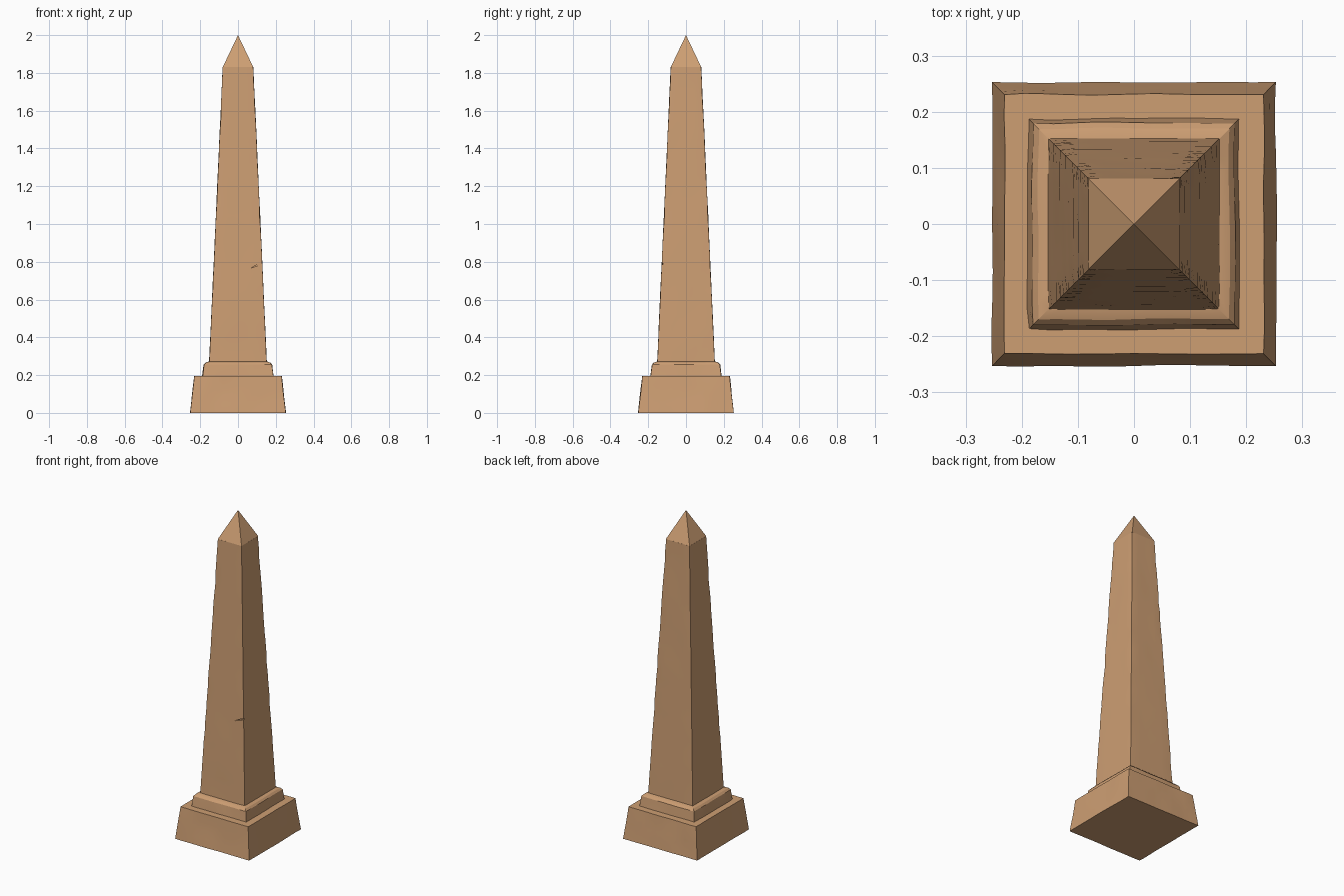
import bpy, bmesh, math
from mathutils import Vector, noise

if "Cube" in bpy.data.objects:
    bpy.data.objects.remove(bpy.data.objects["Cube"])

stone = bpy.data.materials.new("sandstone")
stone.diffuse_color = (0.61, 0.342, 0.171, 1)
stone.use_nodes = True
stone.node_tree.nodes["Principled BSDF"].inputs["Base Color"].default_value = stone.diffuse_color


def finish(obj):
    bpy.ops.object.select_all(action='DESELECT')
    obj.select_set(True)
    bpy.context.view_layer.objects.active = obj
    bpy.ops.object.shade_smooth_by_angle(angle=math.radians(20))


def worn_block(name, profile, n=10, wear=0.003, chip=0.003, seed=0.0):
    """Square stone from (z, half width, rows below) levels, with slightly worn sides."""
    levels = [profile[0][:2]]
    for (z0, h0, _), (z1, h1, rows) in zip(profile, profile[1:]):
        for i in range(1, rows + 1):
            t = i / rows
            levels.append((z0 + (z1 - z0) * t, h0 + (h1 - h0) * t))
    bm = bmesh.new()
    rings = []
    for z, h in levels:
        ring = []
        for side in range(4):
            c, s = [(1, 0), (0, 1), (-1, 0), (0, -1)][side]
            for k in range(n):
                u = -1 + 2 * k / n
                p = Vector((c * h - s * u * h, s * h + c * u * h, z))
                w = noise.noise(p * 7 + Vector((seed, seed, seed)))
                pull = wear * w
                if k == 0:  # corners are rubbed inwards
                    pull = -chip * abs(noise.noise(p * 15 + Vector((seed, 3, 1))))
                f = 1 + pull / h
                ring.append(bm.verts.new((p.x * f, p.y * f, z)))
        rings.append(ring)
    m = 4 * n
    for a, b in zip(rings, rings[1:]):
        for i in range(m):
            j = (i + 1) % m
            bm.faces.new((a[i], a[j], b[j], b[i]))
    bm.faces.new(rings[0][::-1])
    bm.faces.new(rings[-1])
    bmesh.ops.recalc_face_normals(bm, faces=bm.faces)
    mesh = bpy.data.meshes.new(name)
    bm.to_mesh(mesh)
    bm.free()
    mesh.materials.append(stone)
    obj = bpy.data.objects.new(name, mesh)
    bpy.context.collection.objects.link(obj)
    return obj


# Plinth and the stepped collar
finish(worn_block("plinth", [(0, 0.253, 1), (0.195, 0.231, 4)], 12, 0.004, 0.002, 1.3))
finish(worn_block("collar", [(0.19, 0.188, 1), (0.255, 0.18, 2), (0.266, 0.17, 1),
                             (0.273, 0.15, 1)], 10, 0.004, 0.003, 4.1))

# Tapering shaft
shaft = worn_block("shaft", [(0.262, 0.153, 1), (1.83, 0.081, 24)], 8, 0.0012, 0.004, 7.7)

# Small crack near the right edge of the front face
cm = bpy.data.meshes.new("crack_cutter")
bm = bmesh.new()
outline = [(0.065, 0.765), (0.10, 0.778), (0.14, 0.790), (0.14, 0.797), (0.10, 0.784)]
front = [bm.verts.new((x, -0.16, z)) for x, z in outline]
face = bm.faces.new(front)
ext = bmesh.ops.extrude_face_region(bm, geom=[face])
for v in ext["geom"]:
    if isinstance(v, bmesh.types.BMVert):
        v.co.y = -0.121
bmesh.ops.recalc_face_normals(bm, faces=bm.faces)
bm.to_mesh(cm)
bm.free()
cm.materials.append(stone)
cutter = bpy.data.objects.new("crack_cutter", cm)
cutter.hide_render = True
bpy.context.collection.objects.link(cutter)
mod = shaft.modifiers.new("crack", 'BOOLEAN')
mod.operation = 'DIFFERENCE'
mod.object = cutter
mod.solver = 'EXACT'
bpy.context.view_layer.objects.active = shaft
bpy.ops.object.modifier_apply(modifier="crack")
bpy.data.objects.remove(cutter)
finish(shaft)

# Pointed cap
bpy.ops.mesh.primitive_cone_add(vertices=4, radius1=0.081 * math.sqrt(2), radius2=0,
                                depth=0.17, location=(0, 0, 1.915),
                                rotation=(0, 0, math.radians(45)))
cap = bpy.context.object
cap.name = "pointed_cap"
cap.data.materials.append(stone)
